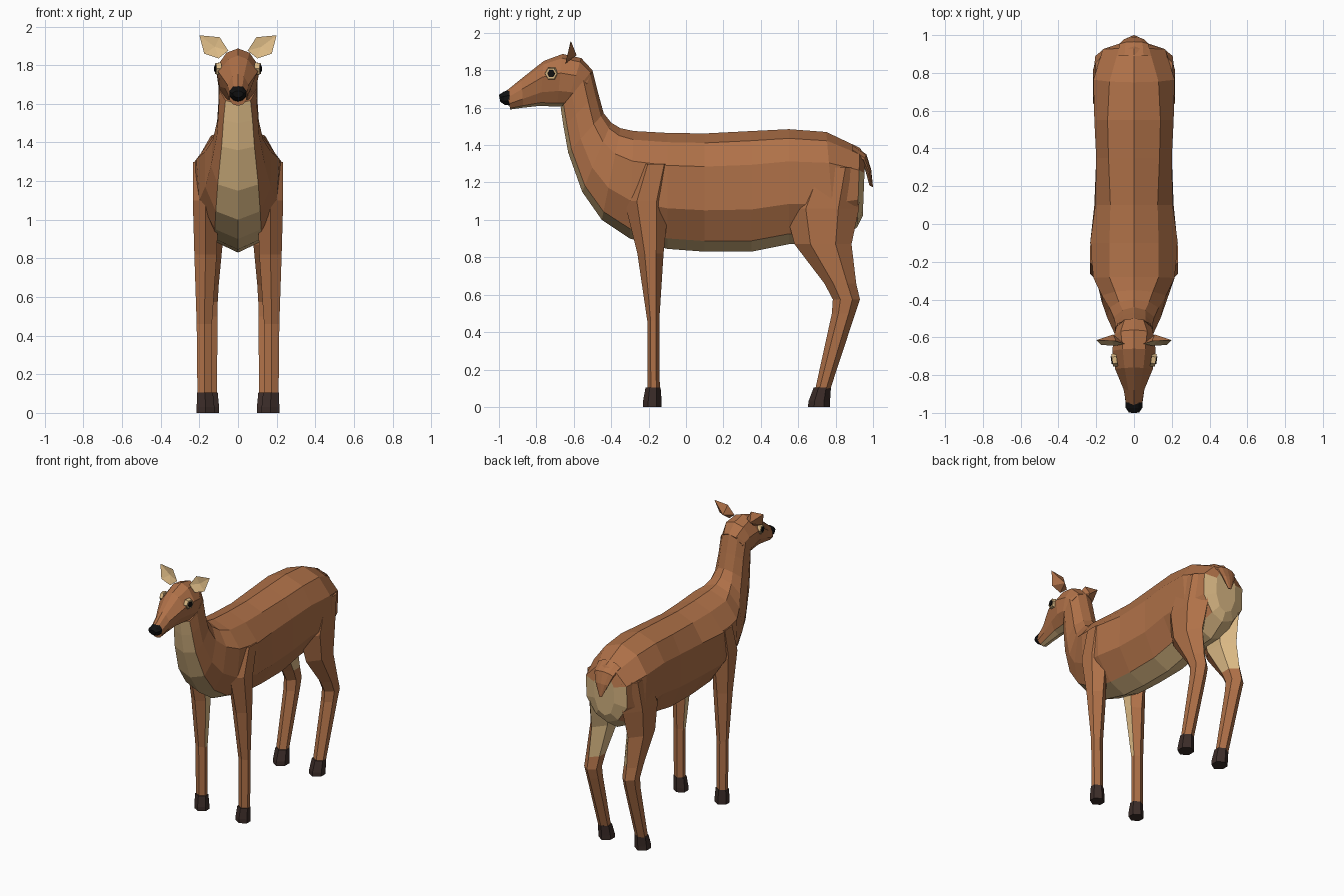
import bpy, bmesh, math
from mathutils import Matrix


def material(name, rgb):
    m = bpy.data.materials.new(name)
    m.diffuse_color = (*rgb, 1)
    return m


BROWN = material("brown_coat", (0.43, 0.165, 0.065))
TAN = material("tan_coat", (0.70, 0.48, 0.23))
HOOF = material("hoof_horn", (0.045, 0.026, 0.022))
BLACK = material("black", (0.006, 0.006, 0.006))


def finish(bm, name, mats, mirror=False):
    bmesh.ops.recalc_face_normals(bm, faces=bm.faces)
    me = bpy.data.meshes.new(name)
    bm.to_mesh(me)
    bm.free()
    for m in mats:
        me.materials.append(m)
    ob = bpy.data.objects.new(name, me)
    bpy.context.collection.objects.link(ob)
    if mirror:
        ob.modifiers.new("Mirror", 'MIRROR')
    return ob


def loft(name, rings, mats, paint=lambda i, j: 0, caps=(0, 0), mirror=False):
    """Skin a list of rings; paint(segment, side) picks the material."""
    bm = bmesh.new()
    vs = [[bm.verts.new(p) for p in r] for r in rings]
    n = len(rings[0])
    for i in range(len(vs) - 1):
        for j in range(n):
            k = (j + 1) % n
            f = bm.faces.new((vs[i][j], vs[i][k], vs[i + 1][k], vs[i + 1][j]))
            f.material_index = paint(i, j)
    for ring, c in zip((vs[0], vs[-1]), caps):
        bm.faces.new(ring).material_index = c
    return finish(bm, name, mats, mirror)


def slice_ring(s, ts):
    """Symmetric ten-sided ring between a top (y, z) and a bottom (y, z)."""
    yt, zt, yb, zb, *w = s
    p = [(x, yt + (yb - yt) * t, zt + (zb - zt) * t)
         for x, t in zip([0] + w + [0], [0] + ts + [1])]
    return p + [(-x, y, z) for x, y, z in p[-2:0:-1]]


def leg_ring(s):
    """Six-sided horizontal ring: z, y range, x range."""
    z, y0, y1, x0, x1 = s
    xm, d = (x0 + x1) / 2, (y1 - y0) * 0.28
    return [(xm, y0, z), (x1, y0 + d, z), (x1, y1 - d, z),
            (xm, y1, z), (x0, y1 - d, z), (x0, y0 + d, z)]


under = lambda i, j: int(j in (4, 5))

# Torso and neck, from rump to throat
body = [
    (.958, 1.34, .945, 1.02, .05, .08, .08, .05),
    (.93, 1.385, .915, .96, .08, .165, .165, .09),
    (.75, 1.47, .80, .88, .13, .215, .215, .12),
    (.55, 1.485, .55, .87, .14, .21, .205, .12),
    (.35, 1.475, .35, .83, .135, .20, .20, .12),
    (.10, 1.462, .10, .83, .125, .205, .21, .12),
    (-.10, 1.465, -.10, .845, .13, .232, .23, .12),
    (-.28, 1.475, -.30, .90, .13, .215, .20, .12),
    (-.35, 1.49, -.45, 1.0, .10, .17, .17, .115),
    (-.40, 1.52, -.555, 1.15, .08, .13, .14, .105),
    (-.44, 1.57, -.63, 1.36, .06, .108, .11, .085),
    (-.47, 1.68, -.655, 1.50, .06, .10, .10, .075),
    (-.50, 1.80, -.67, 1.60, .06, .10, .095, .065),
]
loft("body_and_neck", [slice_ring(s, [.08, .28, .65, .91]) for s in body],
     [BROWN, TAN],
     lambda i, j: int(j in (4, 5) or (i == 0 and 1 < j < 8)), (1, 0))

# Head
head = [
    (-.50, 1.80, -.58, 1.61, .05, .09, .085, .05),
    (-.56, 1.865, -.64, 1.605, .07, .105, .10, .06),
    (-.66, 1.887, -.69, 1.605, .06, .115, .095, .05),
    (-.76, 1.85, -.78, 1.61, .05, .10, .07, .04),
    (-.88, 1.755, -.87, 1.60, .03, .055, .052, .03),
    (-.958, 1.692, -.94, 1.59, .022, .042, .045, .025),
]
loft("head", [slice_ring(s, [.08, .36, .7, .93]) for s in head],
     [BROWN, TAN], under)

# Nose
nose = [
    (-.945, 1.697, -.945, 1.612, .025, .044, .044, .022),
    (-.975, 1.685, -.97, 1.615, .025, .044, .038, .018),
    (-1.0, 1.668, -.993, 1.632, .015, .028, .024, .012),
]
loft("nose", [slice_ring(s, [.08, .36, .7, .93]) for s in nose], [BLACK])

# Tail
tail = [
    (.89, 1.405, .89, 1.33, .05, .09, .09, .05),
    (.965, 1.35, .94, 1.30, .045, .075, .075, .04),
    (.99, 1.27, .96, 1.26, .03, .052, .05, .03),
    (1.0, 1.175, .98, 1.185, .006, .012, .012, .006),
]
loft("tail", [slice_ring(s, [.1, .4, .6, .9]) for s in tail],
     [BROWN, TAN], lambda i, j: int(i > 0 and j in (4, 5)))

# Legs and hooves
front_leg = [
    (1.30, -.26, -.06, .10, .234), (1.10, -.33, -.09, .10, .234),
    (.82, -.26, -.12, .11, .226), (.46, -.207, -.143, .135, .214),
    (.09, -.207, -.14, .135, .21),
]
hind_leg = [
    (1.28, .64, .935, .05, .205), (1.06, .53, .925, .05, .218),
    (.87, .58, .885, .08, .215), (.66, .74, .91, .10, .208),
    (.575, .785, .93, .105, .205), (.50, .78, .905, .105, .20),
    (.09, .69, .77, .11, .19),
]
hooves = {
    "front": [(.105, -.216, -.136, .13, .212), (.03, -.23, -.13, .122, .214),
              (0, -.23, -.13, .122, .214)],
    "hind": [(.105, .683, .775, .105, .192), (.03, .655, .77, .098, .196),
             (0, .652, .77, .098, .196)],
}
for part, leg, tan_to in (("front", front_leg, 3), ("hind", hind_leg, 3)):
    loft(part + "_legs", [leg_ring(s) for s in leg], [BROWN, TAN],
         lambda i, j: int(i < tan_to and j in (3, 4) and
                          (j == 4 or part == "hind")), mirror=True)
    loft(part + "_hooves", [leg_ring(s) for s in hooves[part]], [HOOF],
         mirror=True)

# Ears: a cupped tan front and a brown back sharing one rim
bm = bmesh.new()
rim = [bm.verts.new(p) for p in (
    (.05, -.635, 1.875), (.10, -.645, 1.835), (.175, -.64, 1.86),
    (.20, -.615, 1.955), (.095, -.62, 1.945))]
for tip, mat in (((.12, -.618, 1.895), 1), ((.11, -.585, 1.88), 0)):
    c = bm.verts.new(tip)
    for a, b in zip(rim, rim[1:] + rim[:1]):
        bm.faces.new((a, b, c)).material_index = mat
finish(bm, "ears", [BROWN, TAN], True)

# Eyes: a hexagonal tan rim with a black pupil
for name, r, x, mat in (("eye_rims", .038, .103, TAN),
                        ("eye_pupils", .024, .108, BLACK)):
    bm = bmesh.new()
    bmesh.ops.create_cone(
        bm, cap_ends=True, segments=6, radius1=r, radius2=r * .85, depth=.026,
        matrix=Matrix.Translation((x, -.72, 1.782))
        @ Matrix.Rotation(math.radians(-9), 4, 'Z')
        @ Matrix.Rotation(math.pi / 2, 4, 'Y'))
    finish(bm, name, [mat], True)
